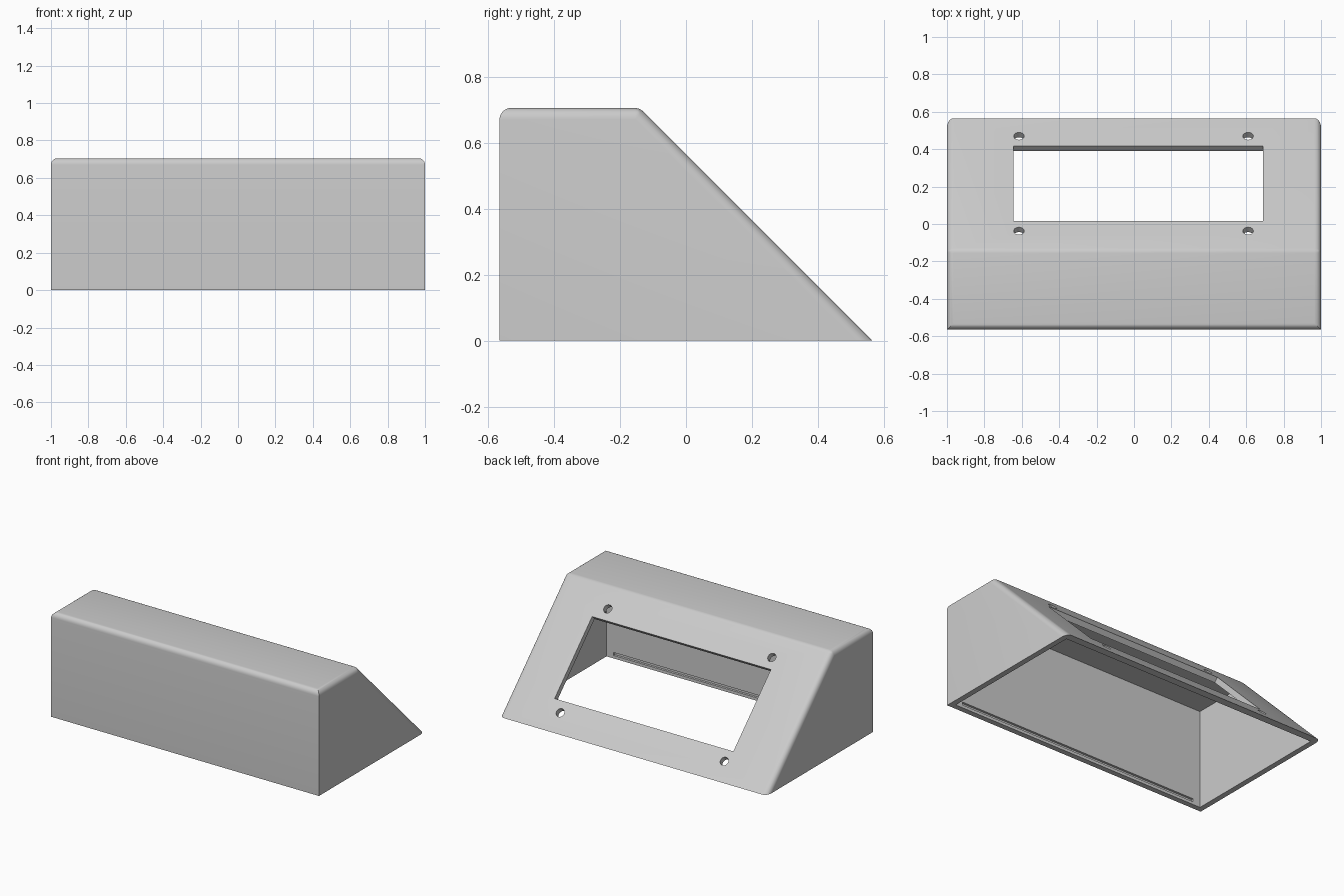
import bpy, bmesh, math
from mathutils import Matrix, Vector

cube = bpy.data.objects.get("Cube")
if cube:
    bpy.data.objects.remove(cube, do_unlink=True)

FRONT, BACK, TOP, CREASE = -0.565, 0.565, 0.705, -0.14
WALL, ROUND, BELOW = 0.037, 0.035, 0.1
S = math.sqrt(2)

grey = bpy.data.materials.new("plain_grey")
grey.use_nodes = True
grey.diffuse_color = (0.6, 0.6, 0.6, 1)
grey.node_tree.nodes["Principled BSDF"].inputs["Base Color"].default_value = (0.6, 0.6, 0.6, 1)


def add_object(name, bm):
    bmesh.ops.recalc_face_normals(bm, faces=bm.faces)
    mesh = bpy.data.meshes.new(name)
    bm.to_mesh(mesh)
    bm.free()
    mesh.materials.append(grey)
    obj = bpy.data.objects.new(name, mesh)
    bpy.context.collection.objects.link(obj)
    return obj


def prism(name, profile, half_width):
    """Side profile in y, z extruded across x."""
    bm = bmesh.new()
    face = bm.faces.new([bm.verts.new((-half_width, y, z)) for y, z in profile])
    out = bmesh.ops.extrude_face_region(bm, geom=[face])["geom"]
    verts = [v for v in out if isinstance(v, bmesh.types.BMVert)]
    bmesh.ops.translate(bm, verts=verts, vec=(2 * half_width, 0, 0))
    return add_object(name, bm)


def box(name, centre, size, turn=Matrix.Identity(4)):
    bm = bmesh.new()
    m = Matrix.Translation(centre) @ turn @ Matrix.Diagonal((*size, 1))
    bmesh.ops.create_cube(bm, size=1, matrix=m)
    return add_object(name, bm)


def on_slope(x, y):
    return Vector((x, y, BACK - y))


# Outer wedge, carried below the ground so the rounded edges run out cleanly
housing = prism("sloped_housing", [
    (FRONT, -BELOW), (FRONT, TOP), (CREASE, TOP), (BACK + BELOW, -BELOW)], 1)
mesh = housing.data
weights = mesh.attributes.new("bevel_weight_edge", "FLOAT", "EDGE")
for edge in mesh.edges:
    a, b = (mesh.vertices[i].co for i in edge.vertices)
    mid = (a + b) / 2
    if mid.z < 0 or (abs(mid.x) > 0.9 and mid.y < FRONT + 0.01):
        continue
    crease = abs(mid.x) < 0.1 and mid.y > FRONT + 0.1
    weights.data[edge.index].value = 0.42 if crease else 1
bevel = housing.modifiers.new("rounded_edges", "BEVEL")
bevel.limit_method = "WEIGHT"
bevel.width = ROUND
bevel.segments = 6

# Hollow interior and flat open base
inner_back = BACK - WALL * S
inner_top = TOP - WALL
cutters = [
    box("base_cutter", (0, 0, -0.25), (3, 3, 0.5)),
    prism("cavity_cutter", [
        (FRONT + WALL, -BELOW), (FRONT + WALL, inner_top),
        (inner_back - inner_top, inner_top), (inner_back + BELOW, -BELOW)], 1 - WALL),
    # Shallow slot inside the front wall
    box("slot_cutter", (0, FRONT + WALL, 0.03), (1.82, 0.03, 0.02)),
]

# Panel window and four screw holes, cut square to the slope
tilt = Matrix.Rotation(-math.pi / 4, 4, "X")
cutters.append(box("window_cutter", on_slope(0.0225, 0.216), (1.335, 0.4 * S, 0.2), tilt))
for x in (-0.615, 0.61):
    for y in (-0.037, 0.47):
        bm = bmesh.new()
        bmesh.ops.create_cone(bm, cap_ends=True, segments=32, radius1=0.028, radius2=0.028,
                              depth=0.2, matrix=Matrix.Translation(on_slope(x, y)) @ tilt)
        cutters.append(add_object("screw_hole_cutter", bm))

for cutter in cutters:
    cutter.hide_render = True
    cut = housing.modifiers.new(cutter.name, "BOOLEAN")
    cut.operation = "DIFFERENCE"
    cut.solver = "EXACT"
    cut.object = cutter

# Bake the cuts, then drop the cutters
depsgraph = bpy.context.evaluated_depsgraph_get()
baked = bpy.data.meshes.new_from_object(housing.evaluated_get(depsgraph))
housing.modifiers.clear()
housing.data = baked
for cutter in cutters:
    bpy.data.objects.remove(cutter, do_unlink=True)

bpy.ops.object.select_all(action="DESELECT")
housing.select_set(True)
bpy.context.view_layer.objects.active = housing
bpy.ops.object.shade_smooth_by_angle(angle=math.radians(25))
